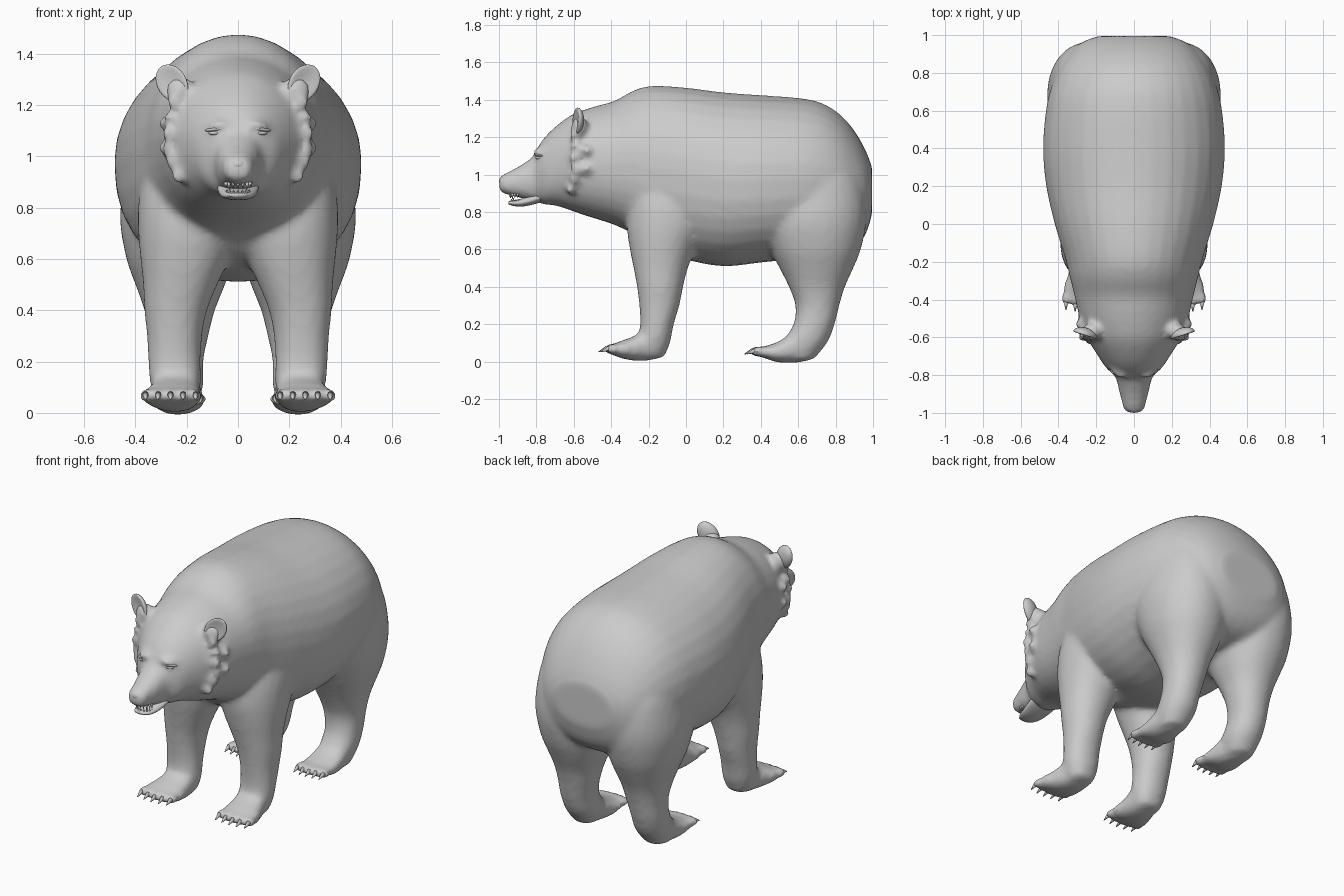
import bpy, bmesh, math
from mathutils import Vector, Matrix, Euler

cube = bpy.data.objects.get("Cube")
if cube:
    bpy.data.objects.remove(cube, do_unlink=True)

fur = bpy.data.materials.new("plain grey")
fur.use_nodes = True
grey = (0.6, 0.6, 0.6, 1)
fur.diffuse_color = grey
fur.node_tree.nodes["Principled BSDF"].inputs["Base Color"].default_value = grey

SIDES = (1, -1)


def resample(rows, steps=4):
    """Smooth curve through the section rows."""
    result = []
    for i in range(len(rows) - 1):
        p, q = rows[max(i - 1, 0)], rows[i]
        r, s = rows[i + 1], rows[min(i + 2, len(rows) - 1)]
        for k in range(steps):
            t = k / steps
            result.append([b + t * ((c - a) + t * ((2 * a - 5 * b + 4 * c - d)
                           + t * (3 * (b - c) + d - a))) / 2
                           for a, b, c, d in zip(p, q, r, s)])
    return result + [list(rows[-1])]


def loft(bm, rows, axis, side=1, upper=2.0, lower=2.0, sides=32):
    """Closed skin over rows of (station, low, high, x low, x high)."""
    rings = []
    for station, low, high, x_low, x_high in resample(rows):
        ring = []
        for i in range(sides):
            angle = math.tau * i / sides
            c, s = math.cos(angle), math.sin(angle)
            power = upper if s > 0 else lower
            c = math.copysign(abs(c) ** (2 / power), c)
            s = math.copysign(abs(s) ** (2 / power), s)
            x = side * ((x_low + x_high) / 2 + c * (x_high - x_low) / 2)
            w = (low + high) / 2 + s * (high - low) / 2
            ring.append(bm.verts.new((x, station, w) if axis == "y" else (x, w, station)))
        rings.append(ring)
    for a, b in zip(rings, rings[1:]):
        for i in range(sides):
            j = (i + 1) % sides
            bm.faces.new((a[i], a[j], b[j], b[i]))
    bm.faces.new(rings[0])
    bm.faces.new(rings[-1])


def centred(rows):
    return [(y, low, high, -half, half) for y, low, high, half in rows]


def blob(bm, centre, radii, turn=(0, 0, 0)):
    m = Matrix.LocRotScale(Vector(centre), Euler(turn), Vector(radii))
    return bmesh.ops.create_uvsphere(bm, u_segments=20, v_segments=12, radius=1, matrix=m)["verts"]


def spike(bm, base, tip, radius):
    """Cone from base to tip."""
    base, tip = Vector(base), Vector(tip)
    way = tip - base
    m = Matrix.Translation((base + tip) / 2) @ way.to_track_quat("Z", "Y").to_matrix().to_4x4()
    bmesh.ops.create_cone(bm, cap_ends=True, segments=10, radius1=radius,
                          radius2=radius * 0.15, depth=way.length, matrix=m)


def finish(bm, name):
    bmesh.ops.recalc_face_normals(bm, faces=bm.faces)
    mesh = bpy.data.meshes.new(name)
    bm.to_mesh(mesh)
    bm.free()
    obj = bpy.data.objects.new(name, mesh)
    bpy.context.collection.objects.link(obj)
    mesh.materials.append(fur)
    for face in mesh.polygons:
        face.use_smooth = True
    return obj


# Torso with neck and skull
torso = [(-.83, .90, 1.05, .07), (-.80, .86, 1.13, .105), (-.76, .84, 1.195, .15),
         (-.70, .835, 1.255, .19), (-.62, .81, 1.315, .24), (-.55, .785, 1.345, .27),
         (-.47, .76, 1.37, .295), (-.38, .73, 1.395, .315), (-.28, .68, 1.45, .34),
         (-.18, .60, 1.475, .365), (0, .545, 1.465, .42), (.2, .51, 1.44, .465),
         (.4, .53, 1.425, .482), (.6, .55, 1.41, .467), (.72, .56, 1.385, .44),
         (.82, .575, 1.325, .40), (.9, .61, 1.235, .345), (.96, .68, 1.13, .28),
         (.995, .79, 1.04, .19)]
muzzle = [(-1, .92, .98, .04), (-.98, .9, 1, .055), (-.92, .885, 1.03, .07),
          (-.86, .868, 1.065, .085), (-.78, .85, 1.12, .098), (-.7, .85, 1.14, .1)]
jaw = [(-.95, .842, .857, .03), (-.92, .832, .862, .052), (-.87, .83, .875, .068),
       (-.8, .845, .9, .08), (-.74, .87, .92, .08)]
# Legs, by height
fore = [(1.15, -.16, .06, .14, .32), (1, -.24, .12, .10, .35), (.85, -.295, .14, .05, .385),
        (.72, -.315, .11, 0, .39), (.6, -.30, .05, .035, .38), (.5, -.28, .01, .08, .37),
        (.4, -.262, -.015, .12, .365), (.3, -.25, -.035, .14, .355),
        (.2, -.245, -.065, .145, .35), (.1, -.26, -.085, .145, .34), (.02, -.25, -.12, .17, .31)]
hind = [(1.15, .5, .82, .12, .36), (1.02, .46, .91, .08, .42), (.9, .42, .955, .03, .445),
        (.75, .40, .965, 0, .46), (.6, .45, .935, .02, .435), (.5, .50, .895, .05, .40),
        (.4, .55, .85, .09, .365), (.3, .585, .82, .115, .345), (.2, .575, .795, .135, .34),
        (.1, .52, .755, .135, .335), (.01, .53, .68, .17, .31)]
# Paws, by length
fore_paw = [(-.11, .03, .13, .18, .30), (-.2, .005, .17, .15, .33), (-.28, .005, .135, .145, .355),
            (-.35, .02, .11, .14, .38), (-.4, .04, .09, .155, .378)]
hind_paw = [(.69, .015, .14, .18, .30), (.6, -.005, .17, .15, .325), (.5, -.005, .11, .13, .335),
            (.43, .015, .085, .125, .34), (.38, .035, .07, .14, .33)]
# Cheek tufts
ruff = [(.25, -.60, 1.21), (.265, -.59, 1.15), (.272, -.60, 1.09), (.272, -.59, 1.03),
        (.262, -.60, .98), (.235, -.62, .92), (.285, -.53, 1.13), (.285, -.53, 1.03)]
# Toe rows: name, y, z, first x, spread
toe_rows = (("front", -.395, .067, .165, .195), ("hind", .385, .055, .147, .17))


def toe_places(y, z, start, width):
    for i in range(5):
        yield start + width * i / 4, y - .012 * math.sin(math.pi * i / 4), z


bm = bmesh.new()
loft(bm, centred(torso), "y", lower=2.35)
loft(bm, centred(muzzle), "y", 1, 2.2, 2.4)
for side in SIDES:
    for leg in (fore, hind):
        loft(bm, leg, "z", side, 2.1, 2.2)
    for paw in (fore_paw, hind_paw):
        loft(bm, paw, "y", side, 2.3, 2.3)
    for label, *row in toe_rows:
        for x, y, z in toe_places(*row):
            blob(bm, (side * x, y, z), (.026, .037, .03))
    # Ear root and brow
    blob(bm, (side * .225, -.57, 1.255), (.06, .045, .06))
    blob(bm, (side * .08, -.785, 1.12), (.05, .03, .02), (0, side * .12, side * .5))
    for tuft in ruff:
        blob(bm, (side * tuft[0], tuft[1], tuft[2]), (.026, .028, .028))
body = finish(bm, "body")

# Merge the body shells into one softened skin
remesh = body.modifiers.new("merge", "REMESH")
remesh.mode = "VOXEL"
remesh.voxel_size = 0.018
remesh.use_smooth_shade = True
soften = body.modifiers.new("soften", "SMOOTH")
soften.factor = 0.5
soften.iterations = 6
body.modifiers.new("refine", "SUBSURF").levels = 1

# Lower jaw
bm = bmesh.new()
loft(bm, centred(jaw), "y", 1, 2.3, 2.3)
finish(bm, "lower_jaw")

# Nose with a wing around each nostril
bm = bmesh.new()
blob(bm, (0, -.967, .967), (.038, .033, .028))
for side in SIDES:
    blob(bm, (side * .03, -.964, .956), (.018, .026, .022))
finish(bm, "nose")

for side, hand in zip(SIDES, ("left", "right")):
    # Ear: thick rounded disc with a shallow cup in front
    bm = bmesh.new()
    place = Matrix.LocRotScale(Vector((side * .258, -.585, 1.285)),
                               Euler((0, side * .6, side * .3)), None)
    for v in blob(bm, (0, 0, 0), (.06, .036, .078)):
        if v.co.y < 0:
            rim = (v.co.x / .06) ** 2 + (v.co.z / .078) ** 2
            v.co.y = v.co.y * .6 + .024 * (1 - rim)
        v.co = place @ v.co
    finish(bm, hand + "_ear")

    # Narrow eye under a heavy lid
    bm = bmesh.new()
    blob(bm, (side * .092, -.787, 1.09), (.024, .016, .009), (0, 0, side * .5))
    finish(bm, hand + "_eye")
    bm = bmesh.new()
    blob(bm, (side * .09, -.782, 1.104), (.042, .022, .009), (0, side * .1, side * .5))
    finish(bm, hand + "_eyelid")

    # Claws
    for label, *row in toe_rows:
        bm = bmesh.new()
        for x, y, z in toe_places(*row):
            spike(bm, (side * x, y - .015, z + .004), (side * x, y - .06, z - .014), .014)
        finish(bm, label + "_" + hand + "_claws")

# Teeth along both lips, with longer corner fangs
bm = bmesh.new()
for i in range(9):
    angle = math.pi * i / 8
    x, y = .05 * math.cos(angle), -.90 - .04 * math.sin(angle)
    fang = .006 if i in (2, 6) else 0
    spike(bm, (x, y, .9), (x, y, .876 - fang), .008)
    spike(bm, (x * .9, y + .006, .85), (x * .9, y + .006, .87 + fang), .007)
finish(bm, "teeth")
